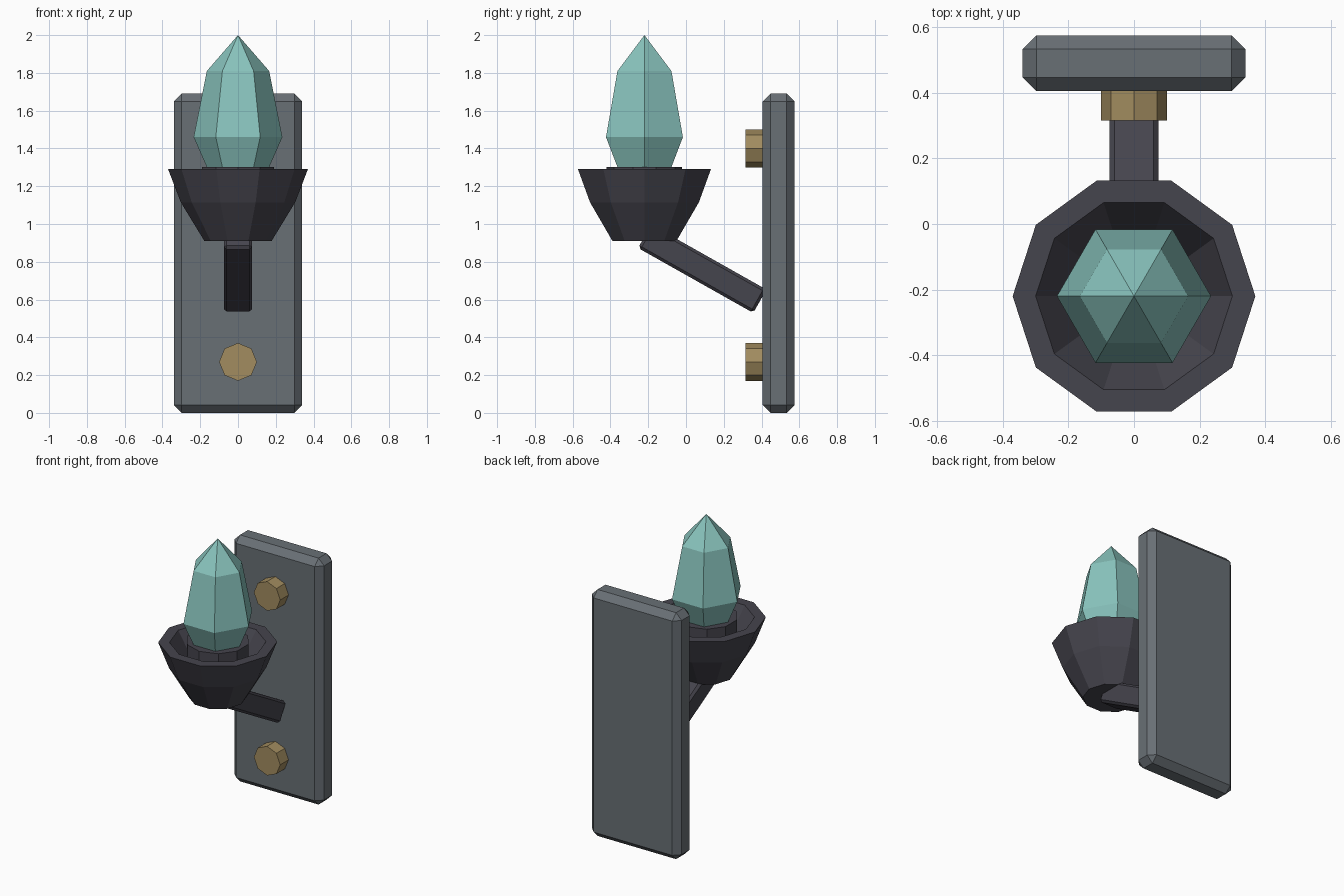
import bpy, bmesh, math
from mathutils import Matrix, Vector

cube = bpy.data.objects.get("Cube")
if cube:
    bpy.data.objects.remove(cube, do_unlink=True)


def material(name, rgb):
    m = bpy.data.materials.new(name)
    m.use_nodes = True
    m.diffuse_color = (*rgb, 1)
    m.node_tree.nodes["Principled BSDF"].inputs["Base Color"].default_value = (*rgb, 1)
    return m


stone = material("grey stone", (0.14, 0.16, 0.178))
iron = material("dark iron", (0.06, 0.058, 0.074))
bronze = material("bronze", (0.36, 0.262, 0.115))
crystal = material("teal crystal", (0.25, 0.55, 0.51))


def add_object(name, bm, mat):
    bmesh.ops.recalc_face_normals(bm, faces=bm.faces)
    mesh = bpy.data.meshes.new(name)
    bm.to_mesh(mesh)
    bm.free()
    mesh.materials.append(mat)
    ob = bpy.data.objects.new(name, mesh)
    bpy.context.collection.objects.link(ob)
    return ob


def box(name, size, centre, bevel, mat, tilt=0):
    bm = bmesh.new()
    bmesh.ops.create_cube(bm, size=1, matrix=Matrix.Diagonal((*size, 1)))
    bmesh.ops.bevel(bm, geom=bm.edges[:], offset=bevel, segments=1, affect="EDGES")
    ob = add_object(name, bm, mat)
    ob.location = centre
    ob.rotation_euler.x = tilt
    return ob


def lathe(name, profile, sides, centre, mat, turn=0):
    """Faceted solid from (radius, height) points; zero radius makes a tip."""
    bm = bmesh.new()
    rings = []
    for r, z in profile:
        count = sides if r else 1
        rings.append([bm.verts.new((r * math.cos(turn + math.tau * i / sides),
                                    r * math.sin(turn + math.tau * i / sides), z))
                      for i in range(count)])
    for a, b in zip(rings, rings[1:]):
        for i in range(sides):
            j = (i + 1) % sides
            if len(b) == 1:
                bm.faces.new((a[i], a[j], b[0]))
            else:
                bm.faces.new((a[i], a[j], b[j], b[i]))
    for ring in (rings[0], rings[-1]):
        if len(ring) > 1:
            bm.faces.new(ring)
    ob = add_object(name, bm, mat)
    ob.location = centre
    return ob


# Wall plate and its two bolts
box("wall_plate", (0.68, 0.17, 1.69), (0, 0.49, 0.845), 0.042, stone)
for label, z in (("lower", 0.27), ("upper", 1.4)):
    bolt = lathe(label + "_bolt", [(0.1, 0), (0.1, 0.11)], 8, (0, 0.425, z), bronze)
    bolt.rotation_euler.x = math.pi / 2

# Sloping support arm
box("support_arm", (0.15, 0.7, 0.142), (0, 0.086, 0.763), 0.015, iron, math.radians(-29.4))

# Hollow cup, collar and crystal share one axis
axis = Vector((0, -0.22, 0))
lathe("cup", [(0.178, 0.91), (0.303, 1.115), (0.37, 1.29), (0.3, 1.29), (0.18, 1.1)],
      10, axis, iron)
lathe("crystal_collar", [(0.2, 1.08), (0.2, 1.302)], 10, axis, iron, math.pi / 2)
lathe("crystal", [(0.16, 1.29), (0.235, 1.46), (0.165, 1.81), (0, 2.0)], 6, axis, crystal)
